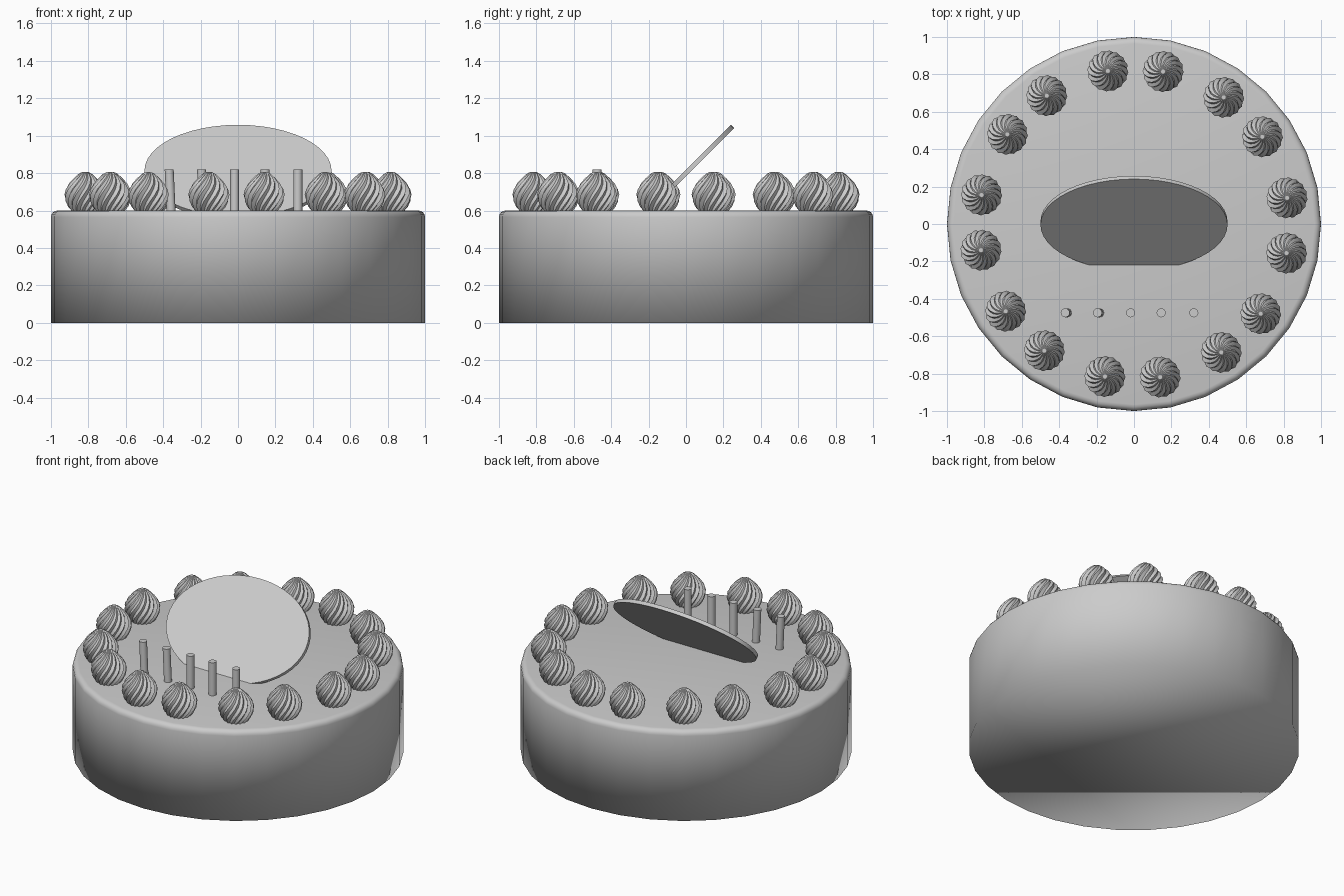
import bpy, bmesh, math
from mathutils import Matrix, Vector

if "Cube" in bpy.data.objects:
    bpy.data.objects.remove(bpy.data.objects["Cube"])

grey = bpy.data.materials.new("light_grey")
grey.diffuse_color = (0.6, 0.6, 0.6, 1)
grey.use_nodes = True
grey.node_tree.nodes["Principled BSDF"].inputs["Base Color"].default_value = grey.diffuse_color


def add_object(name, bm):
    bmesh.ops.recalc_face_normals(bm, faces=bm.faces)
    mesh = bpy.data.meshes.new(name)
    bm.to_mesh(mesh)
    bm.free()
    mesh.materials.append(grey)
    obj = bpy.data.objects.new(name, mesh)
    bpy.context.collection.objects.link(obj)
    return obj


def smooth(obj, angle=None):
    bpy.ops.object.select_all(action='DESELECT')
    obj.select_set(True)
    bpy.context.view_layer.objects.active = obj
    if angle is None:
        bpy.ops.object.shade_smooth()
    else:
        bpy.ops.object.shade_smooth_by_angle(angle=math.radians(angle))


def lathe(profile, sides, radius_rule):
    """Stack rings of (radius, z) and cap both ends."""
    bm = bmesh.new()
    rings = []
    for r, z in profile:
        ring = []
        for i in range(sides):
            rad, a = radius_rule(r, z, i)
            ring.append(bm.verts.new((rad * math.cos(a), rad * math.sin(a), z)))
        rings.append(ring)
    for lo, hi in zip(rings, rings[1:]):
        for i in range(sides):
            j = (i + 1) % sides
            bm.faces.new((lo[i], lo[j], hi[j], hi[i]))
    bm.faces.new(rings[0][::-1])
    bm.faces.new(rings[-1])
    return bm


# Cake body with a rounded top edge
round_edge = [(0.965 + 0.035 * math.cos(t * math.pi / 8),
               0.565 + 0.035 * math.sin(t * math.pi / 8)) for t in range(5)]
cake = add_object("cake_body", lathe([(1, 0)] + round_edge, 32,
                  lambda r, z, i: (r, i * math.tau / 32)))
smooth(cake)

# Twisted cream dollops in a ring of pairs
TEETH = 16
dollop_profile = [(0.074, 0.0), (0.09, 0.02), (0.104, 0.05), (0.11, 0.085),
                  (0.103, 0.115), (0.085, 0.145), (0.06, 0.173),
                  (0.036, 0.195), (0.014, 0.207)]


def star(r, z, i):
    tooth = 1.0 if i % 2 == 0 else 0.86
    return r * tooth, i * math.pi / TEETH + z * 6.5


dollop = add_object("cream_dollop", lathe(dollop_profile, TEETH * 2, star))
smooth(dollop, 30)
for n in range(16):
    angle = math.radians(45 * (n // 2) + (9.7 if n % 2 else -10.8))
    obj = dollop if n == 0 else dollop.copy()
    if n:
        bpy.context.collection.objects.link(obj)
    obj.location = (0.83 * math.cos(angle), 0.83 * math.sin(angle), 0.6)
    obj.rotation_euler.z = angle

# Row of candles, the left two leaning slightly
for x, lean in ((-0.368, -0.012), (-0.195, -0.012), (-0.018, 0),
                (0.145, 0), (0.32, 0)):
    bm = bmesh.new()
    bmesh.ops.create_cone(bm, cap_ends=True, segments=16, radius1=0.024,
                          radius2=0.024, depth=0.26)
    bmesh.ops.translate(bm, verts=bm.verts, vec=(x, -0.475, 0.69))
    for v in bm.verts:
        if v.co.z < 0.69:
            v.co.x -= lean
    smooth(add_object("candle", bm), 35)

# Oval plaque leaning back at 45 degrees, lower edge sunk in the cake
bm = bmesh.new()
bmesh.ops.create_cone(bm, cap_ends=True, segments=48, radius1=1, radius2=1, depth=0.024)
bmesh.ops.scale(bm, verts=bm.verts, vec=(0.5, 0.346, 1))
plaque = add_object("oval_plaque", bm)
plaque.rotation_euler.x = math.radians(45)
plaque.location = (0, 0.004, 0.805)
smooth(plaque, 35)
